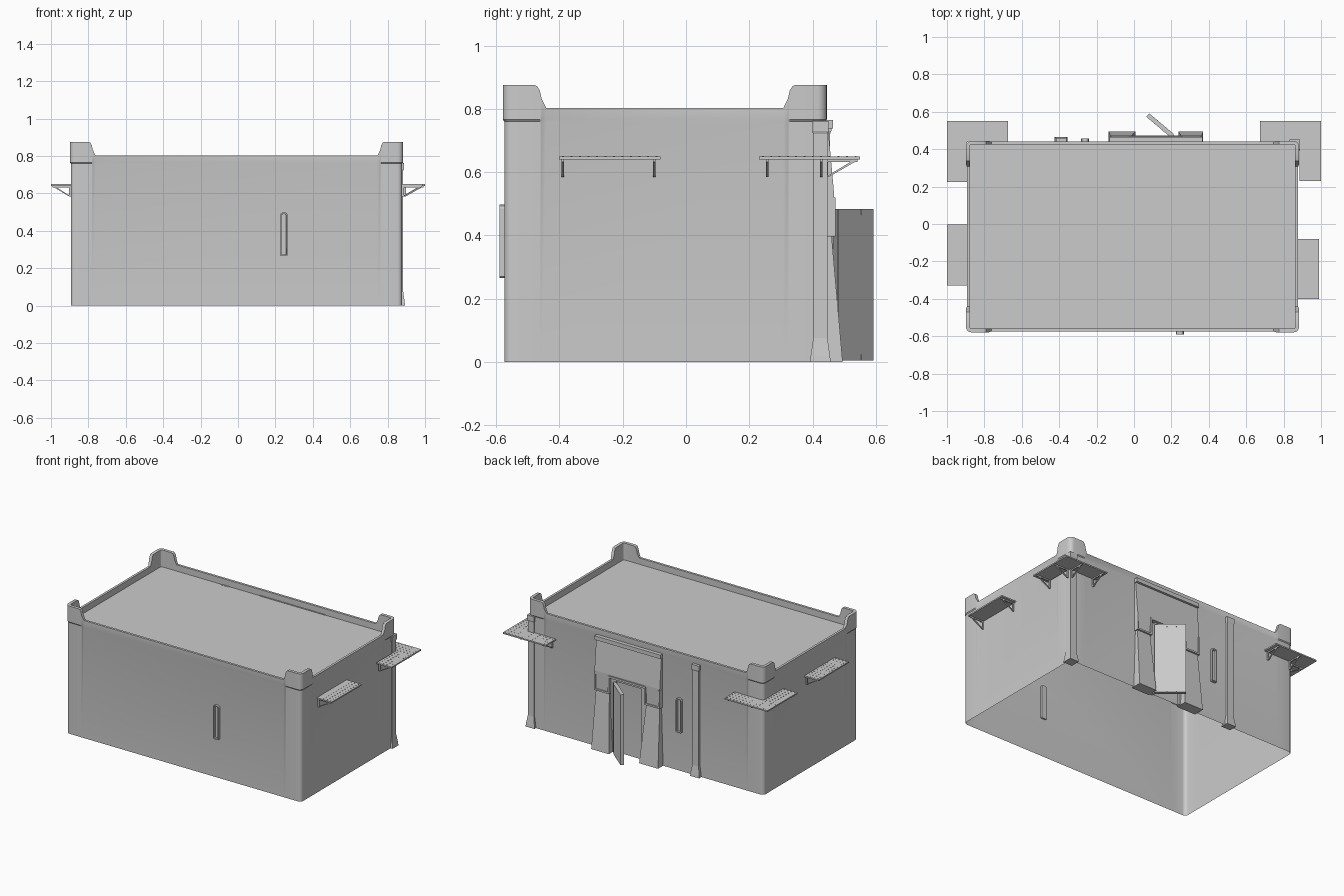
import bpy, bmesh, math
from mathutils import Matrix, Vector

if "Cube" in bpy.data.objects:
    bpy.data.objects.remove(bpy.data.objects["Cube"])

X0, X1, Y0, Y1 = -0.894, 0.878, -0.574, 0.44   # outer wall planes
ROOF, RIM, PEAK, THICK = 0.76, 0.803, 0.875, 0.016


def finish(name, bm, smooth=False):
    bmesh.ops.recalc_face_normals(bm, faces=bm.faces)
    me = bpy.data.meshes.new(name)
    bm.to_mesh(me)
    bm.free()
    ob = bpy.data.objects.new(name, me)
    bpy.context.collection.objects.link(ob)
    if smooth:
        bpy.context.view_layer.objects.active = ob
        ob.select_set(True)
        bpy.ops.object.shade_smooth_by_angle(angle=math.radians(30))
        ob.select_set(False)
    return ob


def loft(bm, levels, mat=Matrix()):
    """Stack of rectangles (x0, x1, y0, y1, z), closed at both ends."""
    rings = [[bm.verts.new(mat @ Vector(p)) for p in
              ((a, c, z), (b, c, z), (b, d, z), (a, d, z))] for a, b, c, d, z in levels]
    for r, s in zip(rings, rings[1:]):
        for i in range(4):
            bm.faces.new((r[i], r[(i + 1) % 4], s[(i + 1) % 4], s[i]))
    bm.faces.new(rings[0])
    bm.faces.new(rings[-1])


def box(bm, x0, x1, y0, y1, z0, z1, mat=Matrix()):
    loft(bm, [(x0, x1, y0, y1, z0), (x0, x1, y0, y1, z1)], mat)


# Building shell: rounded plan, raised parapet corners, open underneath
def plan_points():
    steps = [(0.132, RIM), (0.118, 0.832), (0.112, 0.858), (0.104, 0.871), (0.096, PEAK)]
    corners = [(X1, Y0, 1, -1, -90), (X1, Y1, 1, 1, 0), (X0, Y1, -1, 1, 90), (X0, Y0, -1, -1, 180)]
    r, pts = 0.025, []
    for cx, cy, sx, sy, a0 in corners:
        ends = []
        horiz = [(cx - sx * d, cy, z, 0, sy) for d, z in steps]
        vert = [(cx, cy - sy * d, z, sx, 0) for d, z in steps]
        first, last = (horiz, vert) if sx * sy < 0 else (vert, horiz)
        pts += first
        for k in range(6):
            a = math.radians(a0 + 90 * k / 5)
            c, s = math.cos(a), math.sin(a)
            pts.append((cx - sx * r + r * c, cy - sy * r + r * s, PEAK, c, s))
        pts += last[::-1]
    return pts


bm = bmesh.new()
rings = [[] for _ in range(6)]
for x, y, top, nx, ny in plan_points():
    out = 0.005 if top > RIM else 0
    for ring, off, z in zip(rings, (0, 0, out, out, -THICK, -THICK),
                            (0, ROOF, ROOF + 0.006, top, top, ROOF)):
        ring.append(bm.verts.new((x + nx * off, y + ny * off, z)))
n = len(rings[0])
for r, s in zip(rings, rings[1:]):
    for i in range(n):
        j = (i + 1) % n
        bm.faces.new((r[i], r[j], s[j], s[i]))
bm.faces.new(rings[-1])
finish("building_shell", bm, True)


# Narrow slit windows with recessed centre
def slit_window(name, x, y, side):
    bm = bmesh.new()
    w, z0, z1, c = 0.021, 0.265, 0.497, 0.012
    outline = [(-w, z0 + 0.005), (-w + 0.005, z0), (w - 0.005, z0), (w, z0 + 0.005),
               (w, z1 - c), (w - 0.004, z1 - 0.004), (w - c, z1),
               (c - w, z1), (0.004 - w, z1 - 0.004), (-w, z1 - c)]
    back = bm.faces.new([bm.verts.new((x + px, y - side * 0.012, pz)) for px, pz in outline])
    ext = bmesh.ops.extrude_face_region(bm, geom=[back])["geom"]
    bmesh.ops.translate(bm, vec=(0, side * 0.028, 0),
                        verts=[v for v in ext if isinstance(v, bmesh.types.BMVert)])
    face = [f for f in ext if isinstance(f, bmesh.types.BMFace)][0]
    bmesh.ops.recalc_face_normals(bm, faces=bm.faces)
    bmesh.ops.inset_region(bm, faces=[face], thickness=0.008)
    bmesh.ops.inset_region(bm, faces=[face], thickness=0.001, depth=-0.013)
    finish(name, bm)


slit_window("front_slit_window", 0.245, Y0, -1)
slit_window("back_slit_window", -0.262, Y1, 1)

# Wall pillars with flared feet and thicker heads
for name, a, b, c, d in (("corner_pillar", 0.836, 0.883, 0.402, 0.447),
                         ("back_pillar", -0.414, -0.366, 0.42, 0.455)):
    bm = bmesh.new()
    loft(bm, [(a - e, b + e, c - e, d + e, z) for e, z in
              ((0.010, 0), (0.008, 0.02), (0, 0.075), (0, 0.72), (0.004, 0.73), (0.004, 0.762))])
    finish(name, bm)

# Entrance: battered buttresses
L, R, IL, IR = -0.135, 0.37, -0.015, 0.25
for name, bot, top in (("entrance_buttress_left", (L, 0.008), (L + 0.012, IL - 0.008)),
                       ("entrance_buttress_right", (0.237, R), (IR + 0.008, R - 0.012))):
    bm = bmesh.new()
    loft(bm, [(*bot, 0.42, 0.495, 0), (*top, 0.42, 0.459, 0.41)])
    finish(name, bm)

# Entrance: overhanging upper panel, lower at both sides
bm = bmesh.new()
for a, b, z in ((L + 0.006, IL, 0.40), (IL, IR, 0.51), (IR, R - 0.006, 0.40)):
    loft(bm, [(a, b, 0.42, 0.464, z), (a, b, 0.42, 0.468, 0.53), (a, b, 0.42, 0.449, 0.74)])
finish("entrance_upper_panel", bm)

# Entrance: raised edging and top trim
bm = bmesh.new()
t = 0.011
for a, b, z0, z1 in ((L + 0.004, IL, 0.397, 0.408), (IR, R - 0.004, 0.397, 0.408),
                     (IL - t, IR + t, 0.507, 0.52),
                     (IL - t, IL, 0.397, 0.51), (IR, IR + t, 0.397, 0.51),
                     (L + 0.004, L + 0.004 + t, 0.397, 0.52), (R - 0.004 - t, R - 0.004, 0.397, 0.52)):
    box(bm, a, b, 0.43, 0.472, z0, z1)
box(bm, L + 0.004, R - 0.004, 0.42, 0.465, 0.737, 0.764)
finish("entrance_trim", bm)

# Door frame and open door leaf
bm = bmesh.new()
box(bm, IL, 0.02, 0.43, 0.452, 0, 0.5)
box(bm, 0.215, IR, 0.43, 0.452, 0, 0.5)
box(bm, 0.02, 0.215, 0.43, 0.452, 0.487, 0.515)
finish("door_frame", bm)

bm = bmesh.new()
mat = Matrix.Translation((0.205, 0.472, 0)) @ Matrix.Rotation(math.radians(140), 4, 'Z')
box(bm, 0, 0.172, -0.012, 0.012, 0.004, 0.484, mat)
for u in (0.055, 0.115):
    for z in (0.004, 0.464):
        box(bm, u - 0.003, u + 0.003, -0.0135, 0.0135, z, z + 0.02, mat)
box(bm, -0.02, 0.004, -0.008, 0.008, 0.004, 0.484, mat)
finish("door_leaf", bm)


# Wall shelves: studded plate on two triangular brackets
def shelf(name, origin, angle, length, depth, brackets):
    """Local x runs along the wall, local y points outward."""
    bm = bmesh.new()
    mat = Matrix.Translation(origin) @ Matrix.Rotation(math.radians(angle), 4, 'Z')
    box(bm, 0, length, -0.002, depth, 0, 0.009, mat)
    nx, ny = max(2, round(length / 0.026)), 4
    for i in range(nx):
        for j in range(ny):
            u, v = (i + 0.5) * length / nx, (j + 0.5) * depth / ny
            box(bm, u - 0.003, u + 0.003, v - 0.003, v + 0.003, 0.008, 0.0105, mat)
    for u in brackets:
        a, b = u - 0.004, u + 0.004
        box(bm, a, b, -0.002, 0.009, -0.056, 0, mat)
        box(bm, a, b, 0, depth - 0.008, -0.008, 0, mat)
        loft(bm, [(a, b, 0, 0.01, -0.056), (a, b, depth - 0.022, depth - 0.008, -0.003)], mat)
    finish(name, bm)


Z = 0.64
shelf("right_shelf", (X1, -0.08, Z), -90, 0.322, 0.112, (0.02, 0.31))
shelf("left_shelf", (X0, -0.33, Z), 90, 0.328, 0.106, (0.02, 0.308))
shelf("right_corner_side_shelf", (0.888, Y1, Z), -90, 0.21, 0.112, (0.012, 0.183))
shelf("right_corner_back_shelf", (0.675, Y1, Z), 0, 0.325, 0.11, (0.025, 0.195))
shelf("left_corner_side_shelf", (X0, 0.225, Z), 90, 0.215, 0.106, (0.025, 0.2))
shelf("left_corner_back_shelf", (-1.0, Y1, Z), 0, 0.325, 0.11, (0.125, 0.3))
